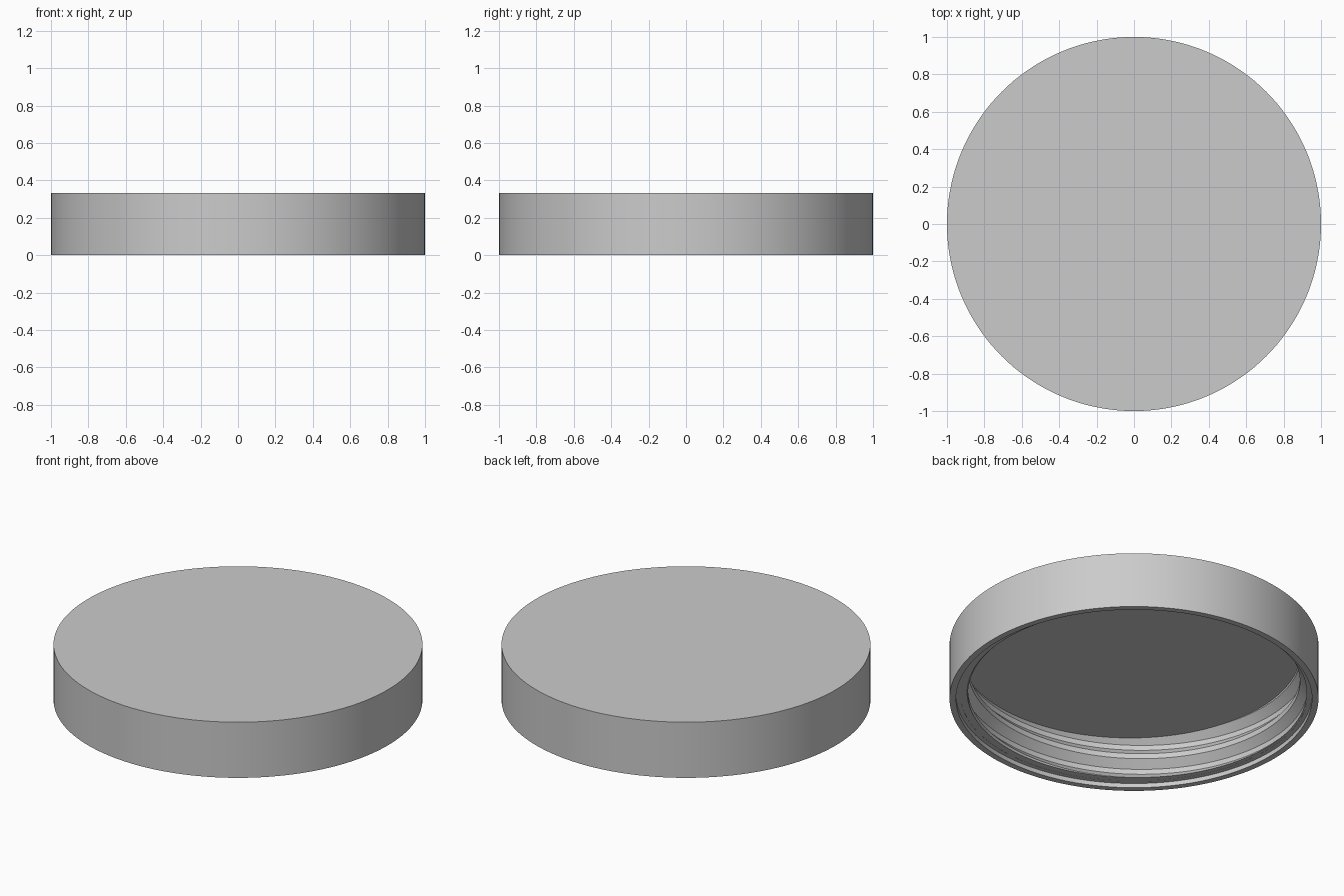
import bpy, bmesh, math

cube = bpy.data.objects.get("Cube")
if cube:
    bpy.data.objects.remove(cube)

SEGMENTS = 144
WALL, LEDGE, CEILING = 0.94, 0.026, 0.281

# Single grey plastic
grey = bpy.data.materials.new("light_grey_plastic")
grey.use_nodes = True
COLOUR = (0.6, 0.6, 0.6, 1)
grey.diffuse_color = COLOUR
grey.node_tree.nodes["Principled BSDF"].inputs["Base Color"].default_value = COLOUR


def finish(bm, name):
    bmesh.ops.remove_doubles(bm, verts=bm.verts, dist=1e-5)
    bmesh.ops.recalc_face_normals(bm, faces=bm.faces)
    mesh = bpy.data.meshes.new(name)
    bm.to_mesh(mesh)
    bm.free()
    mesh.materials.append(grey)
    obj = bpy.data.objects.new(name, mesh)
    bpy.context.collection.objects.link(obj)
    bpy.ops.object.select_all(action='DESELECT')
    obj.select_set(True)
    bpy.context.view_layer.objects.active = obj
    bpy.ops.object.shade_smooth_by_angle(angle=math.radians(25))


# Lid shell: top disc, skirt, stepped rim and recessed ceiling
profile = [(0, 0.333), (1, 0.333), (1, 0), (0.965, 0), (0.965, LEDGE),
           (WALL, LEDGE), (WALL, CEILING), (0, CEILING)]
bm = bmesh.new()
points = [bm.verts.new((r, 0, z)) for r, z in profile]
edges = [bm.edges.new(pair) for pair in zip(points, points[1:])]
bmesh.ops.spin(bm, geom=points + edges, cent=(0, 0, 0), axis=(0, 0, 1),
               angle=math.tau, steps=SEGMENTS, use_merge=True)
finish(bm, "lid_shell")

# Internal screw thread: a wide trapezoid ridge swept up the inner wall
PITCH, CREST = 0.15, 0.9
BASE = 0.008 - PITCH * 0.625
section = [(WALL + 0.002, -0.062), (CREST, -0.0155), (CREST, 0.0155), (WALL + 0.002, 0.062)]
bm = bmesh.new()
rings = []
for i in range(int(SEGMENTS * 0.3), int(SEGMENTS * 2.9)):
    turn = i / SEGMENTS
    c, s = math.cos(math.tau * turn), math.sin(math.tau * turn)
    rings.append([bm.verts.new((r * c, r * s, BASE + PITCH * turn + dz))
                  for r, dz in section])
for a, b in zip(rings, rings[1:]):
    for k in range(len(section)):
        n = (k + 1) % len(section)
        bm.faces.new((a[k], a[n], b[n], b[k]))

# Trim the thread level with the ledge and just inside the ceiling
for height, direction in ((LEDGE + 0.001, -1), (CEILING + 0.015, 1)):
    cut = bmesh.ops.bisect_plane(bm, geom=bm.verts[:] + bm.edges[:] + bm.faces[:],
                                 plane_co=(0, 0, height), plane_no=(0, 0, direction),
                                 clear_outer=True)
    rim = [e for e in cut["geom_cut"] if isinstance(e, bmesh.types.BMEdge)]
    bmesh.ops.triangle_fill(bm, edges=rim, use_beauty=True)
finish(bm, "screw_thread")
